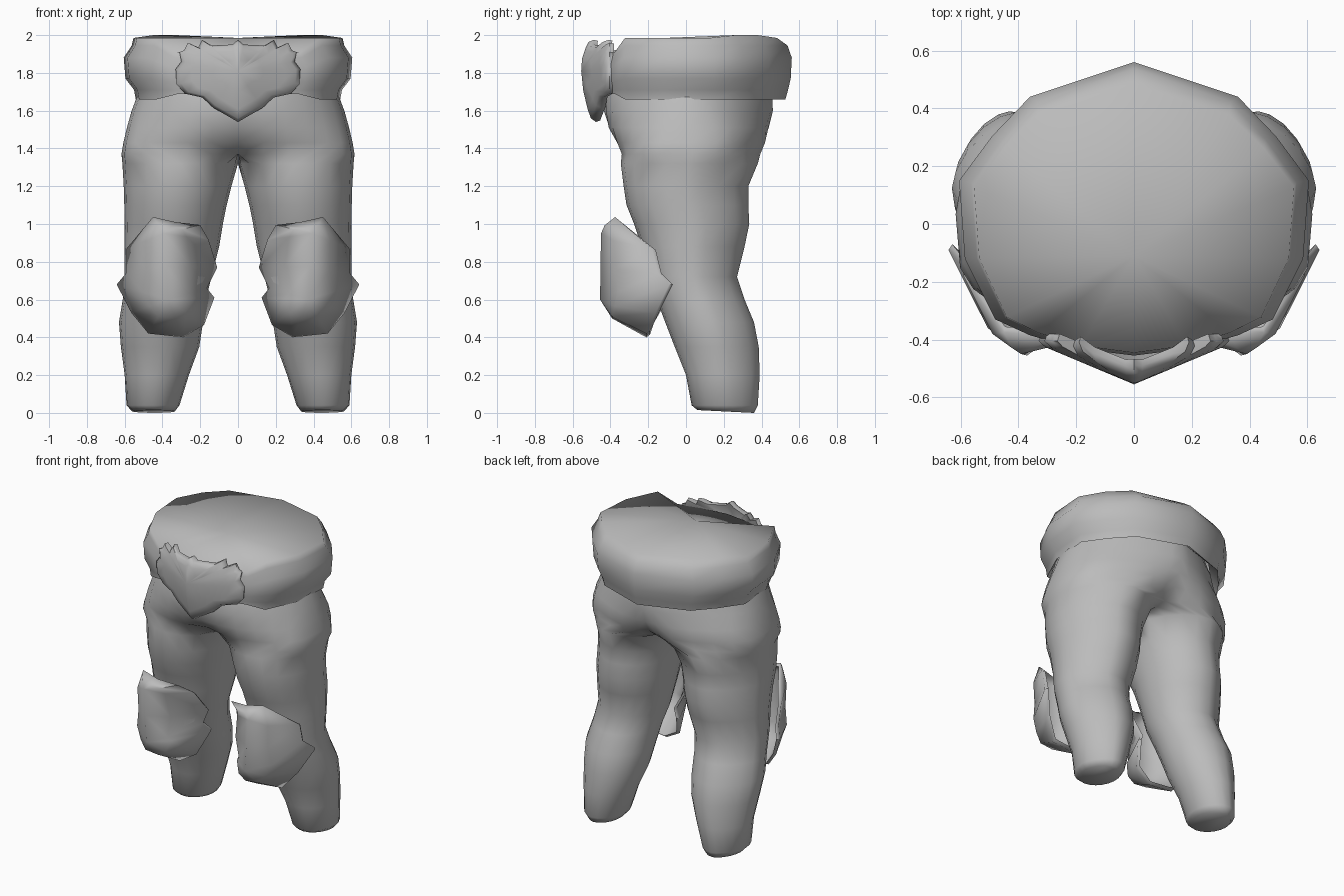
import bpy, bmesh, math
from mathutils import Vector

if "Cube" in bpy.data.objects:
    bpy.data.objects.remove(bpy.data.objects["Cube"])

grey = bpy.data.materials.new("plain_grey")
grey.diffuse_color = (0.5, 0.5, 0.5, 1)
grey.use_nodes = True
grey.node_tree.nodes["Principled BSDF"].inputs["Base Color"].default_value = grey.diffuse_color


def loft(name, rings, cap_start=False, mirror=False, angle=50):
    """Skin a list of closed rings with equal point counts."""
    bm = bmesh.new()
    rows = [[bm.verts.new(p) for p in ring] for ring in rings]
    n = len(rows[0])
    for a, b in zip(rows, rows[1:]):
        for i in range(n):
            j = (i + 1) % n
            bm.faces.new((a[i], a[j], b[j], b[i]))
    if cap_start:
        bm.faces.new(rows[0])
    if mirror:
        # open the middle so both halves weld into one surface
        flat = [f for f in bm.faces if all(abs(v.co.x) < 1e-5 for v in f.verts)]
        bmesh.ops.delete(bm, geom=flat, context='FACES')
    bmesh.ops.remove_doubles(bm, verts=bm.verts, dist=0.0005)
    bmesh.ops.recalc_face_normals(bm, faces=bm.faces)
    me = bpy.data.meshes.new(name)
    bm.to_mesh(me)
    bm.free()
    me.materials.append(grey)
    ob = bpy.data.objects.new(name, me)
    bpy.context.collection.objects.link(ob)
    if mirror:
        m = ob.modifiers.new("mirror", 'MIRROR')
        m.use_mirror_merge = True
        m.merge_threshold = 0.001
    bpy.ops.object.select_all(action='DESELECT')
    ob.select_set(True)
    bpy.context.view_layer.objects.active = ob
    bpy.ops.object.shade_smooth_by_angle(angle=math.radians(angle))
    return ob


def power(v, e):
    return math.copysign(abs(v) ** e, v)


# trousers: leg rings (z, x min, x max, y min, y max)
N = 20
LEG = [
    (0.015, 0.335, 0.56, 0.06, 0.36),
    (0.04, 0.31, 0.59, 0.03, 0.38),
    (0.20, 0.26, 0.60, 0.0, 0.39),
    (0.35, 0.205, 0.62, -0.06, 0.385),
    (0.48, 0.185, 0.63, -0.11, 0.36),
    (0.60, 0.17, 0.61, -0.155, 0.31),
    (0.72, 0.14, 0.60, -0.20, 0.27),
    (0.88, 0.10, 0.60, -0.235, 0.31),
    (1.00, 0.08, 0.60, -0.275, 0.335),
    (1.10, 0.06, 0.602, -0.315, 0.33),
    (1.20, 0.035, 0.605, -0.33, 0.33),
    (1.32, 0.0, 0.612, -0.345, 0.38),
]
# hip rings (z, half width, y min, y max, dip along the middle, front fullness)
HIP = [
    (1.37, 0.617, -0.36, 0.43, 0.13, 0.5),
    (1.43, 0.607, -0.39, 0.455, 0.06, 0.62),
    (1.51, 0.588, -0.425, 0.458, 0.02, 0.82),
    (1.60, 0.563, -0.435, 0.46, 0, 1),
    (1.70, 0.525, -0.43, 0.455, 0, 1),
    (1.80, 0.48, -0.38, 0.42, 0, 1),
]
rings = []
for z, x0, x1, y0, y1 in LEG:
    ring = []
    for k in range(N):
        a = math.tau * k / N - math.pi
        s, c = math.sin(a), math.cos(a)
        if s > 1e-6 and c > 1e-6:  # leaner outer calf
            s, c = s ** 1.22, c ** 1.22
        dz = -0.015 * (s + 1) / 2 if z < 0.02 else 0
        ring.append(((x0 + x1) / 2 + (x1 - x0) / 2 * c,
                     (y0 + y1) / 2 + (y1 - y0) / 2 * s, z + dz))
    rings.append(ring)
for z, w, y0, y1, dip, full in HIP:
    ring = []
    for k in range(N):
        a = 360 * k / N - 180
        if abs(a) < 125:
            t = math.radians(a * 90 / 126)
            c, s = math.cos(t), math.sin(t)
            if s > 1e-6:
                c, s = c ** 1.4, s ** (0.8 if z < 1.55 else 1)
            else:
                s = power(s, full)
            x = w * c
        else:
            x, s = 0, math.copysign((180 - abs(a)) / 54, a)
        d = dip * max(0, 1 - x / 0.2)
        ring.append((x, (y0 + y1) / 2 + ((y1 - y0) / 2 - d) * s, z))
    rings.append(ring)
loft("trousers", rings, cap_start=True, mirror=True, angle=80)

# waistband: one half outline, mirrored, swept through bulging heights
half = [(0, -0.455), (0.2, -0.43), (0.36, -0.385), (0.48, -0.33), (0.585, -0.12),
        (0.605, 0.15), (0.49, 0.305), (0.36, 0.44), (0, 0.56)]
outline = half + [(-x, y) for x, y in half[-2:0:-1]]
# height, width scale, back scale
BAND = [(1.72, 0.82, 0.82), (1.66, 0.895, 0.94), (1.71, 0.91, 0.965), (1.77, 0.985, 0.99),
        (1.88, 1.0, 1.0), (1.945, 0.93, 0.96), (1.985, 0.915, 0.86)]
rings = []
for z, sx, sb in BAND:
    ring = []
    for x, y in outline:
        front = min(1, max(0, (-0.33 - y) / 0.06))
        dz = -0.08 * front * (z - 1.7) / 0.28 if z > 1.7 else 0.03 * front
        if z > 1.98 and y > 0.3:
            dz = 0.015 if x else 0.0
        sy = sb if y > 0 else 1 - (1 - sx) * 0.25
        ring.append((x * sx, y * sy, z + dz))
    rings.append(ring)
rings.append([(0, -0.11, 1.985)] * len(outline))  # closed lid
loft("waistband", rings, angle=85)


# knee guards: rim points rise to a front ridge, with a thin back skin
KNEE = [(0.20, -0.36, 0.995), (0.33, -0.385, 1.01), (0.45, -0.375, 1.037),
        (0.59, -0.18, 0.87), (0.592, -0.15, 0.74), (0.642, -0.09, 0.68),
        (0.565, -0.16, 0.53), (0.475, -0.21, 0.42), (0.29, -0.21, 0.40),
        (0.18, -0.19, 0.465), (0.125, -0.11, 0.61), (0.165, -0.14, 0.66),
        (0.11, -0.16, 0.77), (0.155, -0.25, 0.915)]
low, high = Vector((0.37, -0.455, 0.60)), Vector((0.39, -0.45, 0.95))
rim = [Vector(p) for p in KNEE]
ridge, mid = [], []
for p in rim:
    t = min(1, max(0, (p.z - low.z) / (high.z - low.z)))
    r = low.lerp(high, round(t * 2) / 2)
    m = p.lerp(r, 0.5)
    m.y = p.y + (r.y - p.y) * 0.74
    ridge.append(r)
    mid.append(m)
inner = [[p + Vector((0, 0.03, 0)) for p in ring] for ring in (ridge, mid)]
inner.append([p.lerp(Vector((0.37, p.y, 0.7)), 0.05) + Vector((0, 0.02, 0)) for p in rim])
loft("knee_guards", inner + [rim, mid, ridge], mirror=True, angle=75)

# scalloped belt plate: curved around the belly, narrow point at the bottom
PLATE = [(0, 1.975), (0.03, 1.95), (0.14, 1.945), (0.19, 1.975), (0.21, 1.935),
         (0.265, 1.96), (0.285, 1.92), (0.31, 1.91), (0.30, 1.86), (0.33, 1.82),
         (0.325, 1.74), (0.28, 1.69), (0.19, 1.67), (0.13, 1.615), (0, 1.54)]
full = PLATE + [(-x, z) for x, z in PLATE[-2:0:-1]]


def plate_ring(scale, shift):
    ring = []
    for x, z in full:
        x, z = x * scale, 1.81 + (z - 1.81) * scale
        a, h = abs(x), z - 1.83
        y = -0.555 + 0.42 * a + (2.2 if h > 0 else 0.7) * h * h
        ring.append((x, min(y, -0.425) + shift, z))
    return ring


loft("belt_plate", [plate_ring(s, d) for s, d in (
    (0, 0.05), (0.5, 0.05), (0.97, 0.045), (1, 0.02), (0.93, 0), (0.75, 0), (0.4, 0), (0, 0))],
    angle=60)
